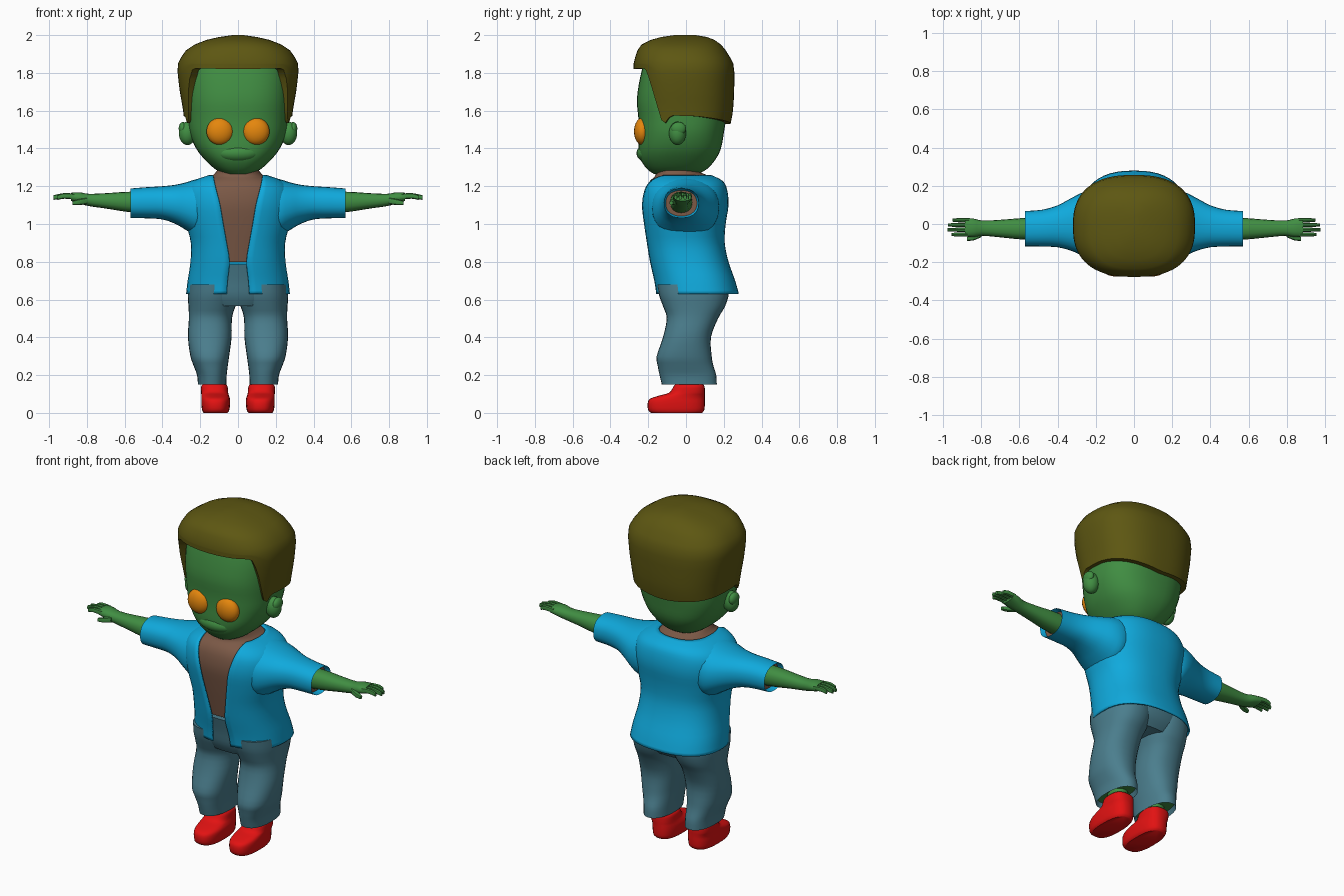
import bpy, bmesh, math

if "Cube" in bpy.data.objects:
    bpy.data.objects.remove(bpy.data.objects["Cube"])


def material(name, r, g, b):
    m = bpy.data.materials.new(name)
    m.diffuse_color = (r, g, b, 1)
    m.use_nodes = True
    m.node_tree.nodes["Principled BSDF"].inputs["Base Color"].default_value = m.diffuse_color
    return m


GREEN = material("green skin", 0.052, 0.27, 0.055)
HAIR = material("olive hair", 0.11, 0.095, 0.006)
BLUE = material("blue shirt", 0.005, 0.40, 0.72)
BROWN = material("brown undershirt", 0.20, 0.10, 0.062)
DENIM = material("grey blue pants", 0.07, 0.21, 0.27)
RED = material("red shoes", 0.76, 0.006, 0.006)
ORANGE = material("orange eyes", 0.78, 0.24, 0.004)


def finish(name, bm, *mats):
    bmesh.ops.recalc_face_normals(bm, faces=bm.faces)
    me = bpy.data.meshes.new(name)
    bm.to_mesh(me)
    bm.free()
    for m in mats:
        me.materials.append(m)
    ob = bpy.data.objects.new(name, me)
    bpy.context.collection.objects.link(ob)
    return ob


def smooth_rows(rows, steps):
    """Catmull-Rom resampling of section tuples."""
    out = []
    for i in range(len(rows) - 1):
        a, b, c, d = rows[max(i - 1, 0)], rows[i], rows[i + 1], rows[min(i + 2, len(rows) - 1)]
        for k in range(steps):
            t = k / steps
            out.append([0.5 * (2 * q + (r - p) * t + (2 * p - 5 * q + 4 * r - s) * t * t
                               + (3 * q - p - 3 * r + s) * t ** 3) for p, q, r, s in zip(a, b, c, d)])
    return out + [list(rows[-1])]


def power(v, e):
    return math.copysign(abs(v) ** (2 / e), v)


def loft(name, axis, rows, mat, n=28, e=2.3, steps=3, side=1, lip=None, inner=None, gap=None):
    """Superellipse sections (pos, u0, u1, v0, v1) along x (u=y, v=z) or z (u=x, v=y).
    lip recesses one end ('first'/'last'); gap adds a sixth value, the half-width of a front opening."""
    bm = bmesh.new()
    rings = []
    rows = smooth_rows(rows, steps)
    if lip:
        end, nxt = (rows[0], rows[1]) if lip == "first" else (rows[-1], rows[-2])
        p, u0, u1, v0, v1 = end
        d = math.copysign(0.03, nxt[0] - p)
        k = 0.01
        rec = [p + d, u0 + k, u1 - k, v0 + k, v1 - k]
        rows = [rec] + rows if lip == "first" else rows + [rec]
    for r in rows:
        p, u0, u1, v0, v1 = r[:5]
        start = math.asin(min(1, (r[5] / u1) ** (e / 2))) if gap else 0
        ring = []
        for i in range(n + 1 if gap else n):
            t = start + (2 * math.pi - 2 * start) * i / n
            u = (u0 + u1) / 2 + (u1 - u0) / 2 * power(math.sin(t), e)
            v = (v0 + v1) / 2 - (v1 - v0) / 2 * power(math.cos(t), e)
            co = (p, u, v) if axis == "x" else (u, v, p)
            ring.append(bm.verts.new((co[0] * side, co[1], co[2])))
        rings.append(ring)
    for a, b in zip(rings, rings[1:]):
        for i in range(n):
            j = i + 1 if gap else (i + 1) % n
            bm.faces.new((a[i], a[j], b[j], b[i]))
    if not gap:
        first, last = bm.faces.new(rings[0]), bm.faces.new(rings[-1])
        if inner:
            (first if lip == "first" else last).material_index = 1
    return finish(name, bm, mat, *([inner] if inner else []))


def ellipsoid(name, loc, size, mat):
    bm = bmesh.new()
    bmesh.ops.create_uvsphere(bm, u_segments=24, v_segments=14, radius=1)
    for v in bm.verts:
        v.co = [c + s * k for c, s, k in zip(loc, size, v.co)]
    return finish(name, bm, mat)


def lookup(table, x):
    for a, b in zip(table, table[1:]):
        if x <= b[0]:
            t = (x - a[0]) / (b[0] - a[0])
            return [p + (q - p) * t for p, q in zip(a[1:], b[1:])]
    return table[-1][1:]


# head and face
loft("head", "z", [
    (1.265, -.07, .07, -.17, .06), (1.29, -.12, .12, -.205, .11), (1.34, -.175, .175, -.24, .155),
    (1.40, -.222, .222, -.252, .185), (1.48, -.255, .255, -.25, .2), (1.56, -.265, .265, -.252, .212),
    (1.66, -.27, .27, -.26, .22), (1.78, -.27, .27, -.242, .22), (1.88, -.25, .25, -.215, .2)],
    GREEN, n=36, e=2.5)
ellipsoid("mouth_bulge", (0, -.2, 1.375), (.115, .062, .05), GREEN)

# hair: shared crown rows, then rows running down to a hairline that varies with angle
CROWN = [(1.53, .283, -.25, .236), (1.6, .29, -.26, .25), (1.7, .308, -.27, .255), (1.8, .32, -.277, .257),
         (1.85, .318, -.277, .25), (1.88, .303, -.27, .235), (1.92, .275, -.257, .21), (1.95, .23, -.235, .185),
         (1.975, .165, -.185, .15), (1.99, .1, -.13, .11), (2.0, .03, -.06, .05)]
HAIRLINE = [(0, 1.82), (44, 1.825), (52, 1.75), (65, 1.55), (69, 1.53), (77, 1.575), (100, 1.57), (180, 1.53)]
bm = bmesh.new()
n, rings = 72, []
tops = [2.0, 1.99, 1.975, 1.95, 1.92, 1.88, 1.85]
for row in range(14):
    ring = []
    for i in range(n):
        t = 2 * math.pi * i / n
        low = lookup(HAIRLINE, min(i, n - i) * 360 / n)[0]
        z = tops[row] if row < 7 else 1.85 + (low - 1.85) * min(row - 6, 6) / 6
        rx, y0, y1 = lookup(CROWN, z)
        k = 0.86 if row == 13 else 1
        ring.append(bm.verts.new((k * rx * power(math.sin(t), 2.5),
                                  (y0 + y1) / 2 - k * (y1 - y0) / 2 * power(math.cos(t), 2.5), z)))
    rings.append(ring)
bm.faces.new(rings[0])
for a, b in zip(rings, rings[1:]):
    for i in range(n):
        bm.faces.new((a[i], a[(i + 1) % n], b[(i + 1) % n], b[i]))
finish("hair", bm, HAIR)

# open shirt body with the undershirt and neck inside it
TORSO = [(.63, -.27, .27, -.155, .275, .06), (.7, -.262, .262, -.165, .255, .055),
         (.8, -.247, .247, -.187, .22, .045), (.9, -.245, .245, -.205, .2, .06),
         (1.0, -.268, .268, -.222, .205, .078), (1.1, -.285, .285, -.235, .22, .095),
         (1.18, -.275, .275, -.226, .213, .115), (1.225, -.23, .23, -.205, .19, .125),
         (1.255, -.15, .15, -.175, .13, .13)]
shirt = loft("shirt_body", "z", TORSO, BLUE, n=44, e=2.4, gap=True)
thick = shirt.modifiers.new("cloth", "SOLIDIFY")
thick.thickness, thick.offset = 0.01, 0
g = .012
loft("undershirt", "z", [(z, a + g, b - g, c + g, d - g) for z, a, b, c, d, _ in TORSO if z > .75]
     + [(1.285, -.11, .11, -.16, .05)], BROWN, n=44, e=2.4)

# pelvis of the pants
loft("pants_waist", "z", [(.565, -.2, .2, -.115, .18), (.62, -.25, .25, -.142, .22),
                          (.7, -.248, .248, -.158, .235), (.785, -.236, .236, -.18, .208)], DENIM, n=36)

# paired parts
for s, tag in ((1, "left"), (-1, "right")):
    ellipsoid(tag + "_eye", (s * .095, -.232, 1.49), (.072, .043, .072), ORANGE)
    ellipsoid(tag + "_ear", (s * .268, -.045, 1.48), (.045, .045, .062), GREEN)
    ellipsoid(tag + "_ear_tip", (s * .292, -.04, 1.505), (.022, .04, .035), GREEN)

    loft(tag + "_sleeve", "x", [
        (.13, -.16, .16, .98, 1.252), (.21, -.18, .175, .935, 1.24), (.27, -.165, .165, .965, 1.222),
        (.33, -.14, .135, 1.0, 1.208), (.40, -.122, .098, 1.024, 1.2), (.48, -.118, .075, 1.03, 1.195),
        (.57, -.117, .068, 1.032, 1.188)], BLUE, side=s, lip="last", inner=BROWN)

    loft(tag + "_arm", "x", [
        (.5, -.085, .035, 1.055, 1.172), (.6, -.08, .03, 1.066, 1.17), (.7, -.07, .022, 1.082, 1.163),
        (.79, -.062, .018, 1.095, 1.16), (.84, -.068, .028, 1.108, 1.168), (.885, -.066, .032, 1.122, 1.165)],
        GREEN, n=16, side=s)
    for k in range(4):
        y, end = -.055 + k * .025, (.955, .978, .975, .95)[k]
        loft(f"{tag}_finger_{k + 1}", "x", [
            (.865, y - .011, y + .011, 1.13, 1.16), (.92, y - .011, y + .011, 1.134, 1.164),
            (end, y - .008, y + .008, 1.128, 1.152)], GREEN, n=8, steps=2, side=s)
    loft(tag + "_thumb", "x", [(.8, -.068, -.04, 1.105, 1.14), (.84, -.086, -.055, 1.1, 1.132),
                               (.875, -.088, -.068, 1.1, 1.122)], GREEN, n=8, steps=2, side=s)

    loft(tag + "_pant_leg", "z", [
        (.15, .062, .212, -.128, .163), (.2, .06, .217, -.14, .16), (.25, .054, .235, -.15, .145),
        (.3, .047, .252, -.155, .136), (.4, .034, .265, -.122, .132), (.5, .032, .26, -.102, .17),
        (.56, .015, .262, -.12, .205), (.62, -.005, .266, -.142, .225), (.68, 0, .262, -.152, .23)],
        DENIM, side=s, lip="first", inner=GREEN)
    loft(tag + "_ankle", "z", [(.1, .08, .175, -.04, .07), (.24, .08, .18, -.05, .08)], GREEN, n=16, side=s)
    loft(tag + "_shoe", "z", [
        (0, .055, .182, -.185, .085), (.015, .046, .19, -.2, .097), (.05, .042, .194, -.203, .1),
        (.075, .043, .194, -.19, .1), (.092, .048, .194, -.14, .1), (.108, .052, .195, -.088, .1),
        (.14, .055, .195, -.066, .098), (.152, .065, .185, -.055, .088)], RED, side=s, e=2.6)

# smooth shading with crisp rims
for ob in bpy.context.scene.objects:
    ob.select_set(True)
    bpy.context.view_layer.objects.active = ob
bpy.ops.object.shade_smooth_by_angle(angle=math.radians(45))
